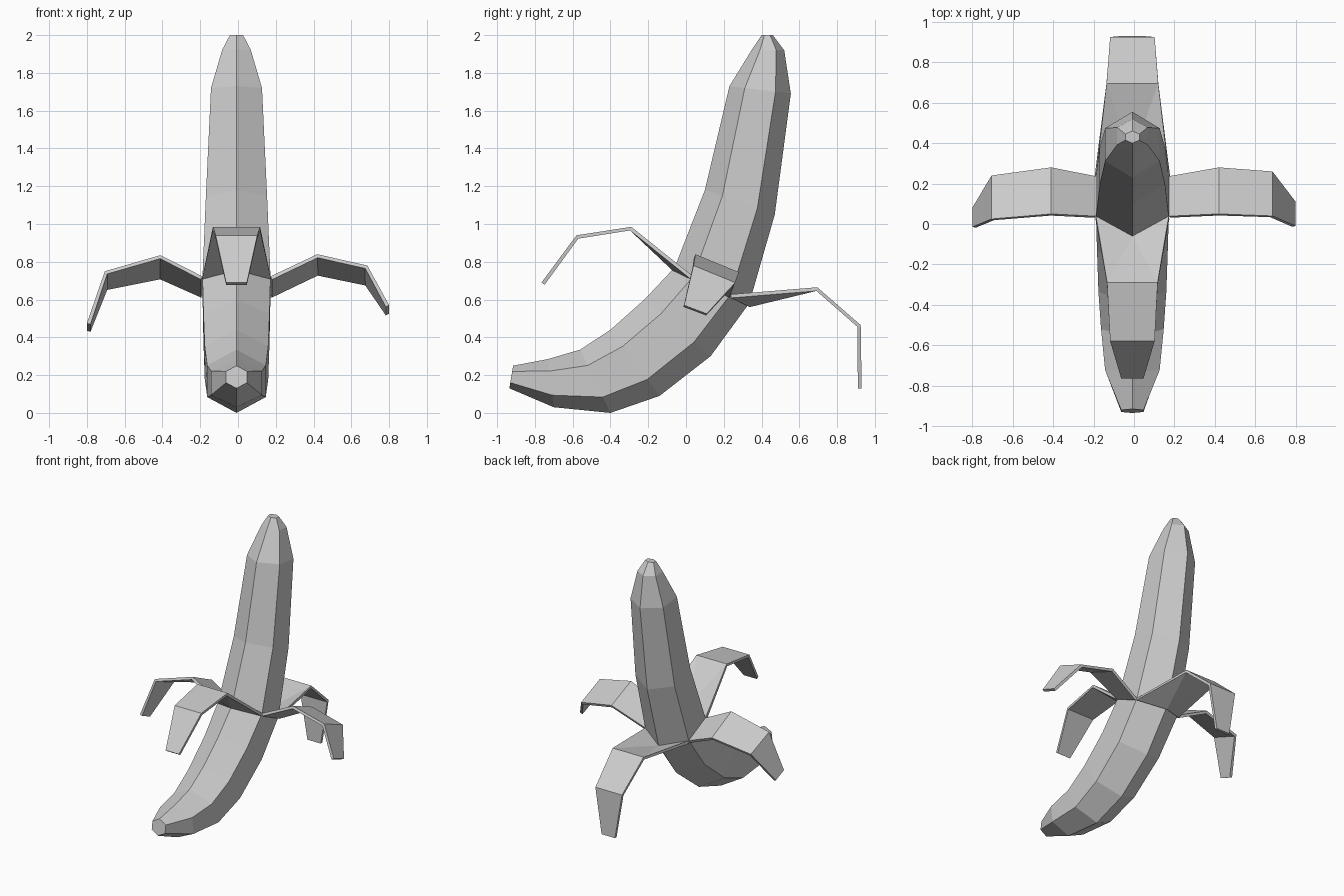
import bpy, bmesh
from mathutils import Vector

if "Cube" in bpy.data.objects:
    bpy.data.objects.remove(bpy.data.objects["Cube"])

CX = -0.008  # centre line of the fruit


def finish(bm, name):
    me = bpy.data.meshes.new(name)
    bm.to_mesh(me)
    bm.free()
    ob = bpy.data.objects.new(name, me)
    bpy.context.collection.objects.link(ob)
    return ob


def hex_ring(inner, outer, hw):
    """Pointed hexagon: one corner on the inner curve, one on the outer curve."""
    i, o = Vector((CX, *inner)), Vector((CX, *outer))
    a, b, s = i.lerp(o, 0.25), i.lerp(o, 0.75), Vector((hw, 0, 0))
    return [i, a + s, b + s, o, b - s, a - s]


def loft(name, stations):
    bm = bmesh.new()
    rings = [[bm.verts.new(p) for p in hex_ring(*st)] for st in stations]
    for r, q in zip(rings, rings[1:]):
        for k in range(6):
            n = (k + 1) % 6
            bm.faces.new((r[k], r[n], q[n], q[k]))
    bm.faces.new(rings[0])
    bm.faces.new(rings[-1])
    bmesh.ops.recalc_face_normals(bm, faces=bm.faces[:])
    return finish(bm, name)


def peel(name, rows, root=None):
    """Folded strip from pairs of edge points, with an optional corner at its root."""
    bm = bmesh.new()
    vs = [[bm.verts.new(p) for p in row] for row in rows]
    faces = [bm.faces.new((a[0], a[1], b[1], b[0])) for a, b in zip(vs, vs[1:])]
    faces[0].normal_update()
    if root:
        # split the first segment around the root corner
        bm.faces.remove(faces[0])
        c = bm.verts.new(root)
        (a, b), (d, e) = vs[0], vs[1]
        faces[0] = bm.faces.new((c, e, d))
        bm.faces.new((a, c, d))
        bm.faces.new((c, b, e))
        faces[0].normal_update()
    if faces[0].normal.z < 0:
        bmesh.ops.reverse_faces(bm, faces=bm.faces[:])
    bm.normal_update()
    ob = finish(bm, name)
    m = ob.modifiers.new("thickness", "SOLIDIFY")
    m.thickness, m.offset = 0.02, -1
    return ob


# inner corner (y, z), outer corner (y, z), half width
skin = [((-0.915, 0.25), (-0.935, 0.13), 0.055),
        ((-0.73, 0.285), (-0.70, 0.03), 0.135),
        ((-0.56, 0.335), (-0.40, 0.0), 0.155),
        ((-0.40, 0.44), (-0.14, 0.09), 0.168),
        ((-0.22, 0.60), (0.13, 0.30), 0.175),
        ((-0.06, 0.77), (0.335, 0.58), 0.18)]
flesh = [skin[-1],
         ((0.10, 1.18), (0.47, 1.05), 0.162),
         ((0.23, 1.73), (0.555, 1.69), 0.135),
         ((0.35, 1.925), (0.52, 1.92), 0.075),
         ((0.40, 2.0), (0.46, 2.0), 0.035)]
loft("banana_skin", skin)
loft("banana_flesh", flesh)

# peel roots sit on the corners of the opening
I, AR, BR, O, BL, AL = hex_ring(*skin[-1])


def along(y, z, hw):
    return [(CX - hw, y, z), (CX + hw, y, z)]


peel("front_peel", [[AL, AR], along(-0.29, 0.985, 0.125),
                    along(-0.58, 0.94, 0.11), along(-0.765, 0.69, 0.055)], I)
peel("back_peel", [[BL, BR], along(0.695, 0.665, 0.128),
                   along(0.925, 0.465, 0.11), along(0.93, 0.13, 0.055)], O)
peel("right_peel", [[AR, BR],
                    [(0.42, 0.05, 0.84), (0.42, 0.28, 0.745)],
                    [(0.685, 0.04, 0.78), (0.685, 0.26, 0.69)],
                    [(0.80, -0.01, 0.57), (0.80, 0.11, 0.525)]])
peel("left_peel", [[AL, BL],
                   [(-0.41, 0.05, 0.835), (-0.41, 0.28, 0.725)],
                   [(-0.705, 0.025, 0.75), (-0.705, 0.24, 0.665)],
                   [(-0.80, -0.015, 0.475), (-0.80, 0.08, 0.435)]])
